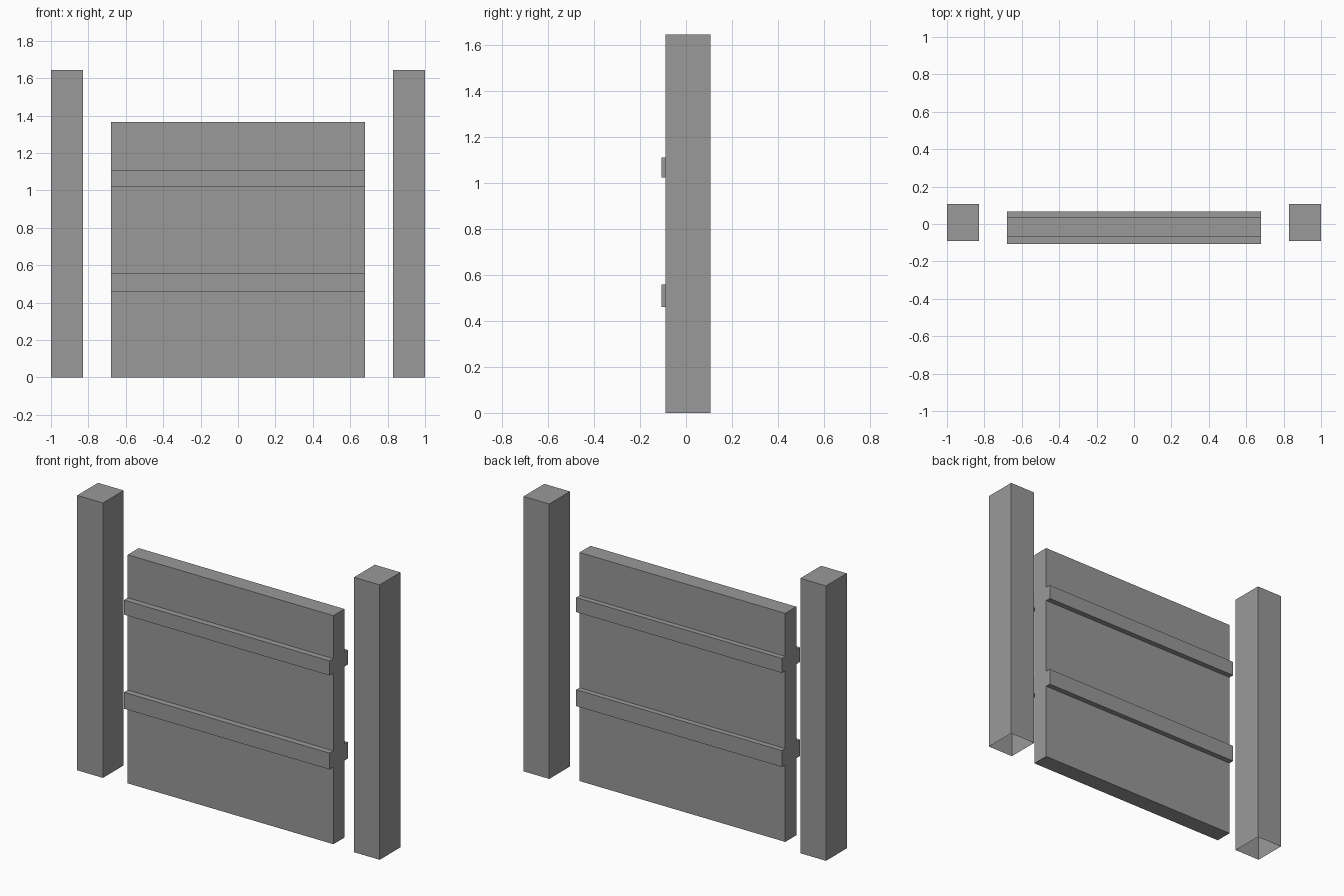
import bpy
import bmesh

cube = bpy.data.objects.get("Cube")
if cube:
    bpy.data.objects.remove(cube, do_unlink=True)

grey = bpy.data.materials.new("plain grey")
grey.use_nodes = True
colour = (0.32, 0.32, 0.32, 1)
grey.diffuse_color = colour
grey.node_tree.nodes["Principled BSDF"].inputs["Base Color"].default_value = colour


def extrude(name, outline, offset, open_start=False):
    """Sweep a closed outline along an offset into a solid object."""
    bm = bmesh.new()
    start = bm.faces.new([bm.verts.new(p) for p in outline])
    ring = bmesh.ops.extrude_face_region(bm, geom=[start], use_keep_orig=True)
    moved = [v for v in ring["geom"] if isinstance(v, bmesh.types.BMVert)]
    bmesh.ops.translate(bm, verts=moved, vec=offset)
    bmesh.ops.recalc_face_normals(bm, faces=bm.faces)
    if open_start:
        bmesh.ops.delete(bm, geom=[start], context="FACES_ONLY")
    mesh = bpy.data.meshes.new(name)
    bm.to_mesh(mesh)
    bm.free()
    mesh.materials.append(grey)
    obj = bpy.data.objects.new(name, mesh)
    bpy.context.collection.objects.link(obj)
    return obj


# Posts, open underneath
post_front, post_back = -0.09, 0.106
for name, x0, x1 in (("left_post", 0.83, 1.0), ("right_post", -1.0, -0.83)):
    base = [(x0, post_front, 0), (x1, post_front, 0),
            (x1, post_back, 0), (x0, post_back, 0)]
    extrude(name, base, (0, 0, 1.643), open_start=True)

# Gate panel with two rails standing proud of both faces
half_width, height = 0.68, 1.366
rails = [(0.46, 0.558), (1.022, 1.109)]


def side_profile(face_y, rail_y):
    points = [(face_y, 0)]
    for low, high in rails:
        points += [(face_y, low), (rail_y, low), (rail_y, high), (face_y, high)]
    return points + [(face_y, height)]


profile = side_profile(-0.07, -0.106) + side_profile(0.034, 0.066)[::-1]
extrude("gate_panel", [(-half_width, y, z) for y, z in profile],
        (2 * half_width, 0, 0))
